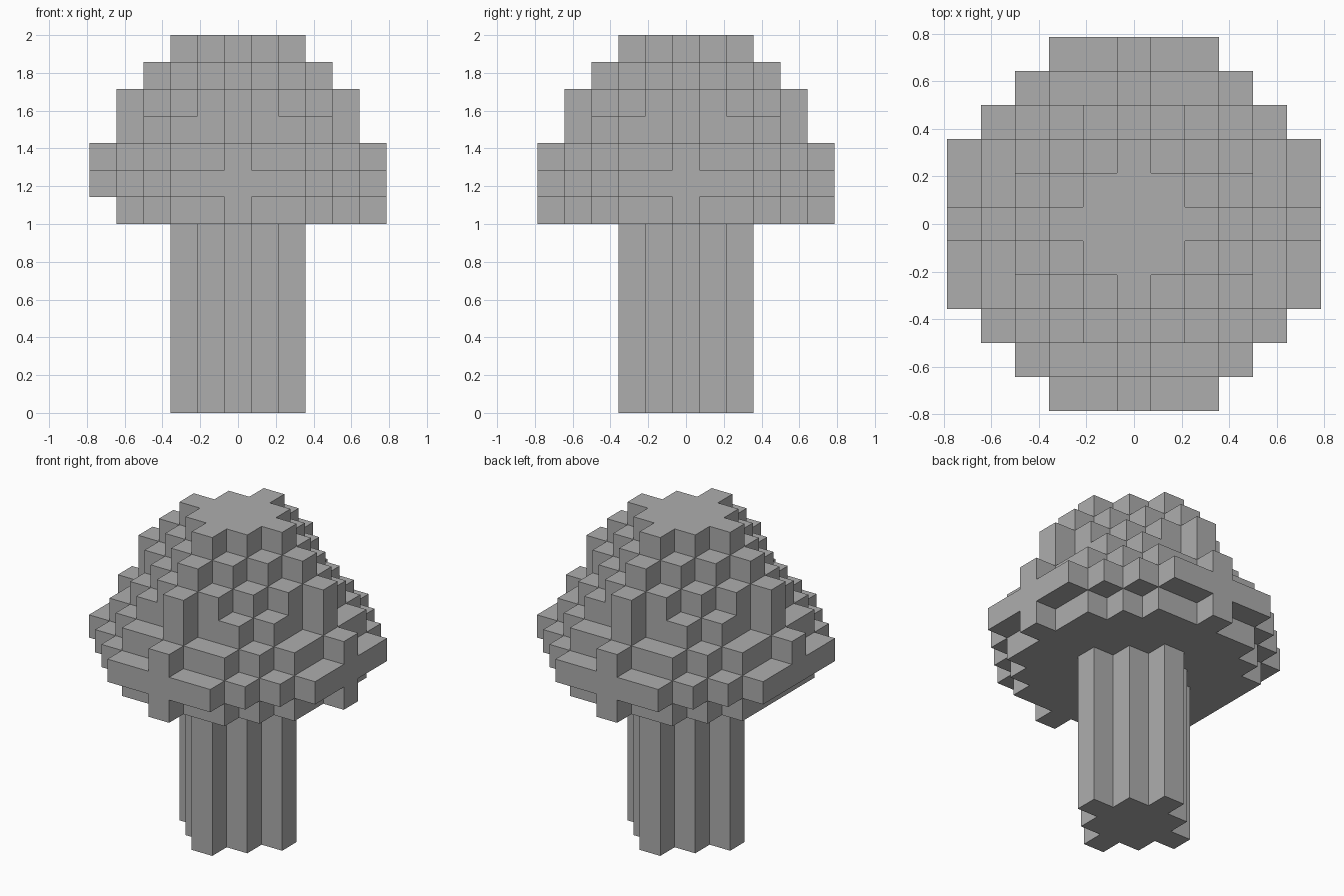
import bpy
import bmesh
import math
from mathutils import Vector

VOXEL = 1 / 7
REACH = 5

cube = bpy.data.objects.get("Cube")
if cube:
    bpy.data.objects.remove(cube, do_unlink=True)

grey = bpy.data.materials.new("stone grey")
grey.use_nodes = True
COLOUR = (0.42, 0.42, 0.42, 1)
grey.diffuse_color = COLOUR
grey.node_tree.nodes["Principled BSDF"].inputs["Base Color"].default_value = COLOUR


def layer(z, reach, total, spikes=0):
    """Stepped disc: square clipped on the diagonals, with four axis spikes."""
    cells = set()
    for x in range(-REACH, REACH + 1):
        for y in range(-REACH, REACH + 1):
            far, near = max(abs(x), abs(y)), min(abs(x), abs(y))
            if far <= reach and far + near <= total or near == 0 and far <= spikes:
                cells.add((x, y, z))
    return cells


# Trunk: seven identical diamond layers
trunk = set().union(*(layer(z, 2, 2) for z in range(7)))

# Crown: wide stepped rim narrowing to a diamond top
crown = layer(7, 4, 6, spikes=5) - {(-5, 0, 7)}
crown |= layer(8, 5, 7)
crown |= layer(9, 4, 6, spikes=5)
crown |= layer(10, 3, 5, spikes=4)
crown |= layer(11, 4, 4)
crown |= layer(12, 3, 3)
crown |= layer(13, 2, 2)

solid = trunk | crown
DIRECTIONS = [Vector(d) * s for d in ((1, 0, 0), (0, 1, 0), (0, 0, 1)) for s in (1, -1)]


def build(name, cells):
    """Skin the cells with outer faces only, then merge flat regions."""
    bm = bmesh.new()
    for cell in sorted(cells):
        centre = Vector(cell) + Vector((0, 0, 0.5))
        for d in DIRECTIONS:
            if tuple(int(c) for c in Vector(cell) + d) in solid:
                continue
            u = Vector((d.y, d.z, d.x))
            v = d.cross(u)
            corners = [centre + (d + u * a + v * b) / 2
                       for a, b in ((-1, -1), (1, -1), (1, 1), (-1, 1))]
            bm.faces.new([bm.verts.new(c * VOXEL) for c in corners])
    bmesh.ops.remove_doubles(bm, verts=bm.verts[:], dist=0.001)
    bmesh.ops.dissolve_limit(bm, angle_limit=math.radians(1),
                             verts=bm.verts[:], edges=bm.edges[:])
    mesh = bpy.data.meshes.new(name)
    bm.to_mesh(mesh)
    bm.free()
    mesh.materials.append(grey)
    bpy.context.collection.objects.link(bpy.data.objects.new(name, mesh))


build("trunk", trunk)
build("crown", crown)
